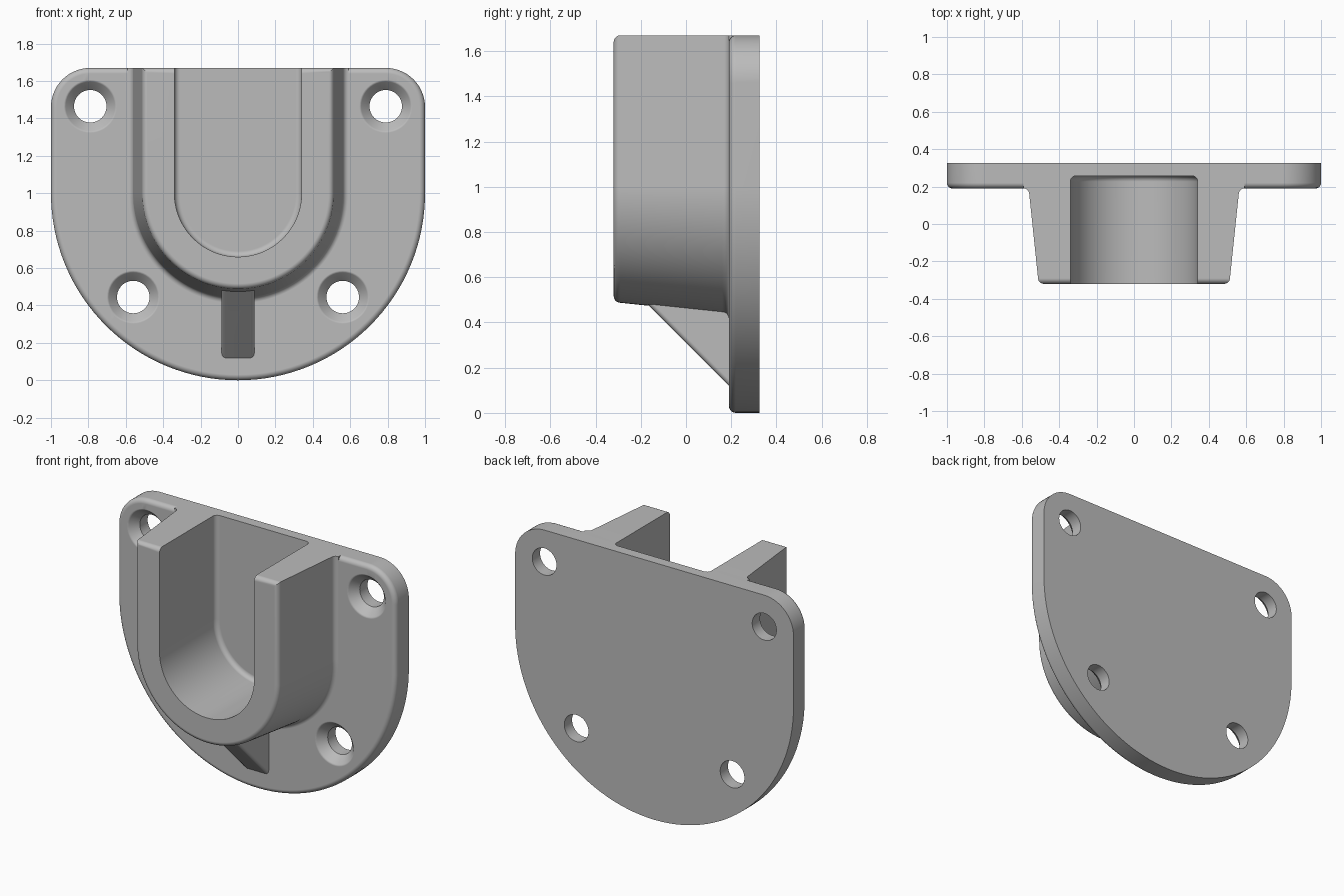
import bpy, bmesh
from math import sin, cos, pi, radians

cube = bpy.data.objects.get("Cube")
if cube:
    bpy.data.objects.remove(cube, do_unlink=True)

grey = bpy.data.materials.new("satin grey")
grey.use_nodes = True
grey.diffuse_color = (0.5, 0.5, 0.5, 1)
grey.node_tree.nodes["Principled BSDF"].inputs["Base Color"].default_value = (0.5, 0.5, 0.5, 1)

TOP, MID = 1.67, 1.0          # top edge and centre height of the U shapes
FRONT, BACK, RIM = 0.19, 0.325, -0.32
SOFT = 0.03                   # edge rounding


def arc(cx, cz, r, a0, a1, n):
    return [(cx + r * cos(radians(a0 + (a1 - a0) * i / n)),
             cz + r * sin(radians(a0 + (a1 - a0) * i / n))) for i in range(n + 1)]


def u_outline(r, top, corner=0):
    """Half-round bottom, straight sides, flat top with optional round corners."""
    pts = arc(0, MID, r, 180, 360, 64)
    if corner:
        pts += arc(r - corner, top - corner, corner, 0, 90, 14)
        pts += arc(corner - r, top - corner, corner, 90, 180, 14)
    else:
        pts += [(r, top), (-r, top)]
    return pts


def finish(name, bm):
    bmesh.ops.recalc_face_normals(bm, faces=bm.faces)
    mesh = bpy.data.meshes.new(name)
    bm.to_mesh(mesh)
    bm.free()
    mesh.materials.append(grey)
    ob = bpy.data.objects.new(name, mesh)
    bpy.context.collection.objects.link(ob)
    return ob


def loft(name, sections):
    """Solid through (y, outline) sections of equal point count."""
    bm = bmesh.new()
    rings = [[bm.verts.new((x, y, z)) for x, z in pts] for y, pts in sections]
    n = len(rings[0])
    for a, b in zip(rings, rings[1:]):
        for i in range(n):
            j = (i + 1) % n
            bm.faces.new((a[i], a[j], b[j], b[i]))
    bm.faces.new(rings[0])
    bm.faces.new(rings[-1])
    return finish(name, bm)


def bake(ob):
    dg = bpy.context.evaluated_depsgraph_get()
    mesh = bpy.data.meshes.new_from_object(ob.evaluated_get(dg))
    ob.modifiers.clear()
    ob.data = mesh


def combine(target, other, operation):
    mod = target.modifiers.new(operation.lower(), 'BOOLEAN')
    mod.operation, mod.object, mod.solver = operation, other, 'EXACT'
    bake(target)
    bpy.data.objects.remove(other, do_unlink=True)


STEPS = [i * pi / 10 for i in range(6)]

# Back plate with a rounded front edge
sections = [(BACK, u_outline(1, TOP, 0.21))]
for t in STEPS:
    d = SOFT * (1 - cos(t))
    sections.append((FRONT + SOFT * (1 - sin(t)), u_outline(1 - d, TOP - d, 0.21 - d)))
bracket = loft("wall_bracket", sections)

# Tapered socket wall, flared into the plate and rounded at the rim
sections = [(0.24, u_outline(0.59, TOP))]
for t in STEPS:
    sections.append((FRONT - SOFT * (1 - cos(t)), u_outline(0.59 - SOFT * sin(t), TOP)))
for t in STEPS:
    d = SOFT * (1 - cos(t))
    sections.append((RIM + SOFT * (1 - sin(t)), u_outline(0.513 - d, TOP - d)))
combine(bracket, loft("socket", sections), 'UNION')

# Support rib below the socket
bm = bmesh.new()
side = [(-0.23, 0.54), (0.25, 0.06), (0.25, 0.54)]
face = bm.faces.new([bm.verts.new((-0.088, y, z)) for y, z in side])
ext = bmesh.ops.extrude_face_region(bm, geom=[face])
bmesh.ops.translate(bm, vec=(0.176, 0, 0),
                    verts=[v for v in ext["geom"] if isinstance(v, bmesh.types.BMVert)])
rib = finish("rib", bm)
bevel = rib.modifiers.new("soft edges", 'BEVEL')
bevel.width, bevel.segments = 0.02, 3
bake(rib)
combine(bracket, rib, 'UNION')

# Open-topped pocket with a filleted floor
sections = [(-0.5, u_outline(0.34, 2))]
for t in STEPS:
    sections.append((0.257 - SOFT * (1 - sin(t)), u_outline(0.34 - SOFT * (1 - cos(t)), 2)))
combine(bracket, loft("pocket", sections), 'DIFFERENCE')

# Countersunk screw holes
profile = [(0.1, 0.142), (FRONT, 0.142), (0.196, 0.131), (0.245, 0.087), (0.4, 0.087)]
for x, z in ((0.79, 1.465), (0.56, 0.445)):
    for s in (-1, 1):
        hole = loft("screw_hole", [(y, arc(s * x, z, r, 0, 352.5, 47)) for y, r in profile])
        combine(bracket, hole, 'DIFFERENCE')

# Smooth shading with crisp edges
bpy.ops.object.select_all(action='DESELECT')
bracket.select_set(True)
bpy.context.view_layer.objects.active = bracket
bpy.ops.object.shade_smooth_by_angle(angle=radians(30))
normals = bracket.modifiers.new("even shading", 'WEIGHTED_NORMAL')
normals.keep_sharp = True
